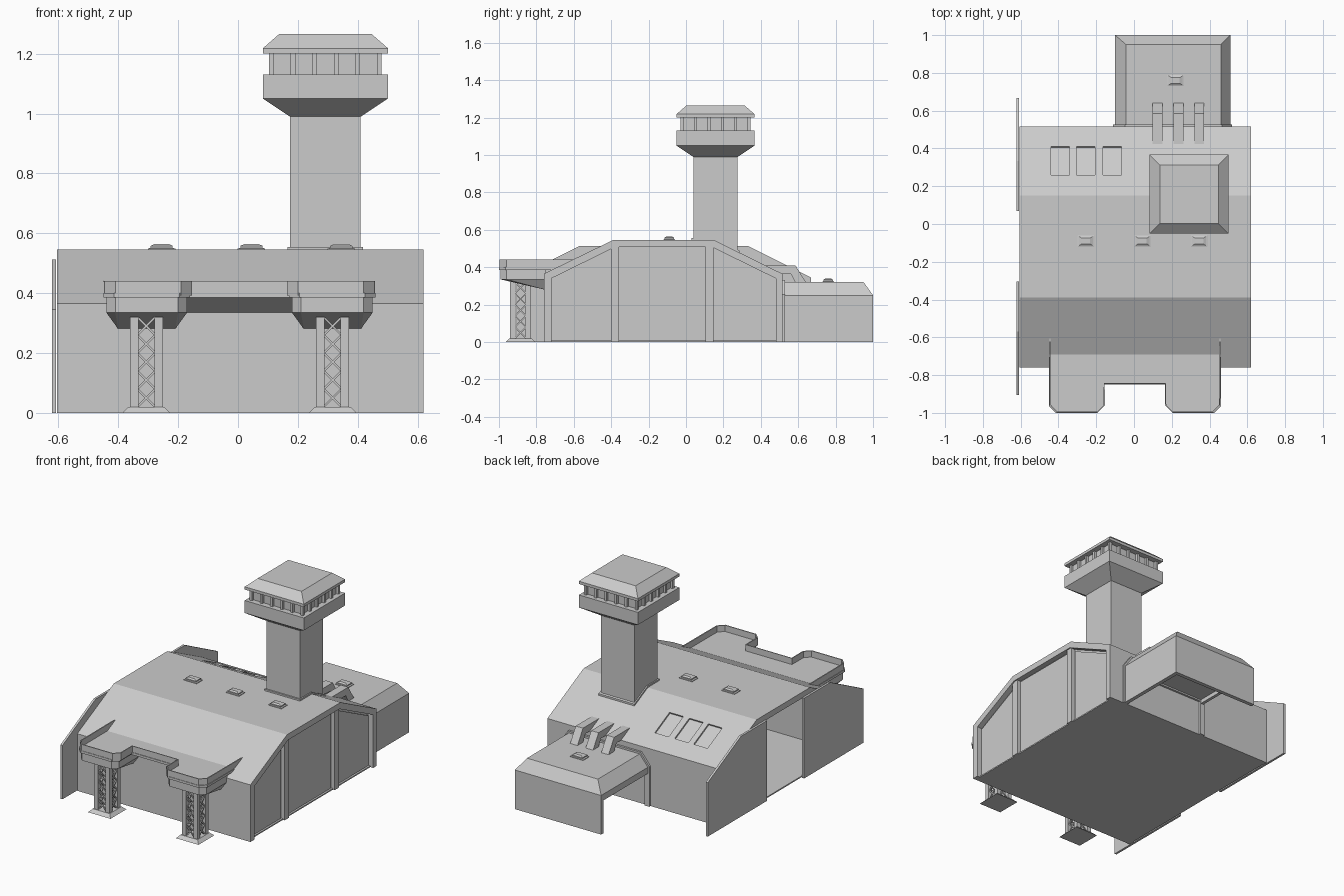
import bpy, bmesh, math
from mathutils import Vector

if "Cube" in bpy.data.objects:
    bpy.data.objects.remove(bpy.data.objects["Cube"])


def finish(name, bm):
    bmesh.ops.recalc_face_normals(bm, faces=bm.faces)
    me = bpy.data.meshes.new(name)
    bm.to_mesh(me)
    bm.free()
    ob = bpy.data.objects.new(name, me)
    bpy.context.collection.objects.link(ob)
    return ob


def prism(name, pts, a, b, axis='x'):
    """Extrude a 2D profile: (y, z) along x, or (x, y) along z."""
    bm = bmesh.new()
    put = (lambda p, t: (t, p[0], p[1])) if axis == 'x' else (lambda p, t: (p[0], p[1], t))
    lo = [bm.verts.new(put(p, a)) for p in pts]
    hi = [bm.verts.new(put(p, b)) for p in pts]
    bm.faces.new(lo)
    bm.faces.new(hi)
    n = len(pts)
    for i in range(n):
        j = (i + 1) % n
        bm.faces.new((lo[i], lo[j], hi[j], hi[i]))
    return finish(name, bm)


def loft(name, *levels):
    """Stack of rectangles (x0, x1, y0, y1, z) joined into one closed solid."""
    bm = bmesh.new()
    rings = [[bm.verts.new(p) for p in ((a, c, z), (b, c, z), (b, d, z), (a, d, z))]
             for a, b, c, d, z in levels]
    bm.faces.new(rings[0])
    bm.faces.new(rings[-1])
    for r, s in zip(rings, rings[1:]):
        for i in range(4):
            j = (i + 1) % 4
            bm.faces.new((r[i], r[j], s[j], s[i]))
    return finish(name, bm)


def box(name, x0, x1, y0, y1, z0, z1):
    return loft(name, (x0, x1, y0, y1, z0), (x0, x1, y0, y1, z1))


def hull(name, pts):
    bm = bmesh.new()
    for p in pts:
        bm.verts.new(p)
    bmesh.ops.convex_hull(bm, input=bm.verts)
    bmesh.ops.dissolve_limit(bm, angle_limit=0.01, verts=bm.verts, edges=bm.edges)
    return finish(name, bm)


def vent(name, x, y, z):
    loft(name, *[(x - w, x + w, y - d, y + d, z + h) for w, d, h in
                 ((.046, .03, -.005), (.046, .03, .004), (.037, .025, .006),
                  (.037, .025, .013), (.022, .015, .02))])


# Hangar shell: open-ended arch swept along x
outer = [(-.76, 0), (-.76, .365), (-.39, .545), (.15, .545), (.515, .365), (.515, 0)]
inner = [(-.72, 0), (-.72, .34), (-.38, .507), (.14, .507), (.48, .34), (.48, 0)]
shell = prism("hangar_shell", outer + inner[::-1], -.605, .62)
box("hangar_floor", -.6, .60, -.75, .51, 0, .008)

# Closed right end: recessed wall with pilasters and raised panels
prism("right_end_wall", inner, .575, .585)
for y in (-.38, .125):
    box("end_pilaster", .58, .612, y - .022, y + .022, 0, .512)
for pts in ([(-.712, .012), (-.712, .33), (-.41, .478), (-.41, .012)],
            [(-.35, .012), (-.35, .498), (.095, .498), (.095, .012)],
            [(.155, .012), (.155, .485), (.472, .33), (.472, .012)]):
    prism("end_panel", pts, .58, .593)

# Open sliding doors on the left
for y0, s in ((-.905, 1), (.668, -1)):
    prism("sliding_door", [(y0, 0), (y0, .345), (y0 + s * .335, .513),
                           (y0 + s * .6, .513), (y0 + s * .6, 0)], -.622, -.608)

# Skylight recesses in the back slope
slope = math.atan2(.18, .365)
for x in (-.39, -.255, -.115):
    cut = box("skylight_cutter", -.049, .049, -.083, .083, -.01, .05)
    cut.location = (x, .335, .545 - (.335 - .15) * math.tan(slope))
    cut.rotation_euler.x = -slope
    cut.hide_render = True
    cut.display_type = 'WIRE'
    mod = shell.modifiers.new("skylight", 'BOOLEAN')
    mod.object = cut
    mod.solver = 'EXACT'

# Roof vents
for x in (-.255, .045, .345):
    vent("roof_vent", x, -.09, .545)
vent("annex_vent", .22, .76, .32)

# Annex: hollow, doorway in its left wall
loft("annex_roof", (-.1, .51, .51, 1, .235), (-.1, .51, .51, 1, .25), (-.042, .46, .51, .95, .32))
box("annex_back_wall", -.1, .51, .975, 1, 0, .24)
box("annex_right_wall", .485, .51, .51, .98, 0, .24)
box("annex_lintel", -.1, -.08, .51, .98, .21, .24)
arch = hull("annex_collar", [(x, y, z) for y in (.51, .528) for x, z in
            ((-.11, .225), (-.11, .255), (-.047, .332), (.465, .332), (.52, .255), (.52, .225))])
for x in (-.11, .485):
    box("annex_collar_leg", x, x + .035, .51, .528, 0, .23)

# Ducts from roof slope to annex
for x in (.125, .235, .345):
    prism("duct", [(.42, .41), (.585, .41), (.642, .318), (.585, .318), (.56, .365), (.50, .365)],
          x - .026, x + .026)

# Control tower
prism("tower_shaft", [(.04, .52), (.15, .52), (.275, .46), (.275, 1), (.04, 1)], .173, .41)
prism("tower_collar", [(.03, .53), (.03, .555), (.15, .555), (.285, .49), (.285, .465), (.15, .53)],
      .165, .418)
C = (.292, .158)


def around(h, z):
    return (C[0] - h, C[0] + h, C[1] - h, C[1] + h, z)


loft("tower_cabin", around(.119, .99), around(.209, 1.05), around(.209, 1.13))
loft("tower_windows", around(.172, 1.12), around(.172, 1.21))
loft("tower_roof", around(.209, 1.2), around(.209, 1.218), around(.155, 1.265))
for i in range(6):
    t = -.18 + .072 * i
    for s in (-1, 1):
        for dx, dy in ((t, s * .18), (s * .18, t)):
            x, y = C[0] + dx, C[1] + dy
            box("window_post", x - .008, x + .008, y - .008, y + .008, 1.125, 1.205)

# Front balcony
M = .005
half = [(.165, -.85), (.165, -.965), (.2, -1), (.42, -1), (.455, -.965)]
rim = [(M - x, y) for x, y in half[::-1]] + [(M + x, y) for x, y in half]
prism("balcony_deck", [(M - .455, -.69)] + rim + [(M + .455, -.69)], .385, .4, 'z')
prism("balcony_bridge", [(-.85, .395), (-.85, .385), (-.75, .33), (-.75, .395)], M - .2, M + .2)
path = [(M - .45, -.605)] + [(M + (x - M) * .985, y + .006) for x, y in rim] + [(M + .45, -.605)]
bm = bmesh.new()
low = [bm.verts.new((x, y, .392)) for x, y in path]
top = [bm.verts.new((x, y, .44)) for x, y in path]
for i in range(len(path) - 1):
    bm.faces.new((low[i], low[i + 1], top[i + 1], top[i]))
parapet = finish("balcony_parapet", bm)
solid = parapet.modifiers.new("thickness", 'SOLIDIFY')
solid.thickness = .007
solid.offset = 0

# Pods below the balcony, lattice legs and footings
pod = [(.175, -.75), (.175, -.96), (.205, -.992), (.415, -.992), (.445, -.96), (.445, -.75)]


def strut(bm, a, b, w):
    a, b = Vector(a), Vector(b)
    m = Vector.to_track_quat(b - a, 'Z', 'Y').to_matrix().to_4x4()
    m.translation = (a + b) / 2
    for v in bmesh.ops.create_cube(bm, size=1)['verts']:
        v.co = m @ Vector((v.co.x * w, v.co.y * w, v.co.z * (b - a).length))


for s in (-1, 1):
    hull("balcony_pod", [(M + s * x, y, z) for x, y in pod for z in (.335, .39)]
         + [(M + s * x, -.755, .28) for x in (.215, .405)])
    cx, cy = M + s * .311, -.885
    loft("leg_footing", (cx - .08, cx + .08, cy - .08, cy + .08, 0),
         (cx - .06, cx + .06, cy - .06, cy + .06, .02))
    for i in (-1, 1):
        for j in (-1, 1):
            x, y = cx + i * .041, cy + j * .041
            box("leg_post", x - .014, x + .014, y - .014, y + .014, .018, .32)
    bm = bmesh.new()
    for k in range(5):
        z0, z1 = .02 + .06 * k, .08 + .06 * k
        for e in (-.044, .044):
            for a, b in ((z0, z1), (z1, z0)):
                strut(bm, (cx - .03, cy + e, a), (cx + .03, cy + e, b), .007)
                strut(bm, (cx + e, cy - .03, a), (cx + e, cy + .03, b), .007)
    finish("leg_lattice", bm)
